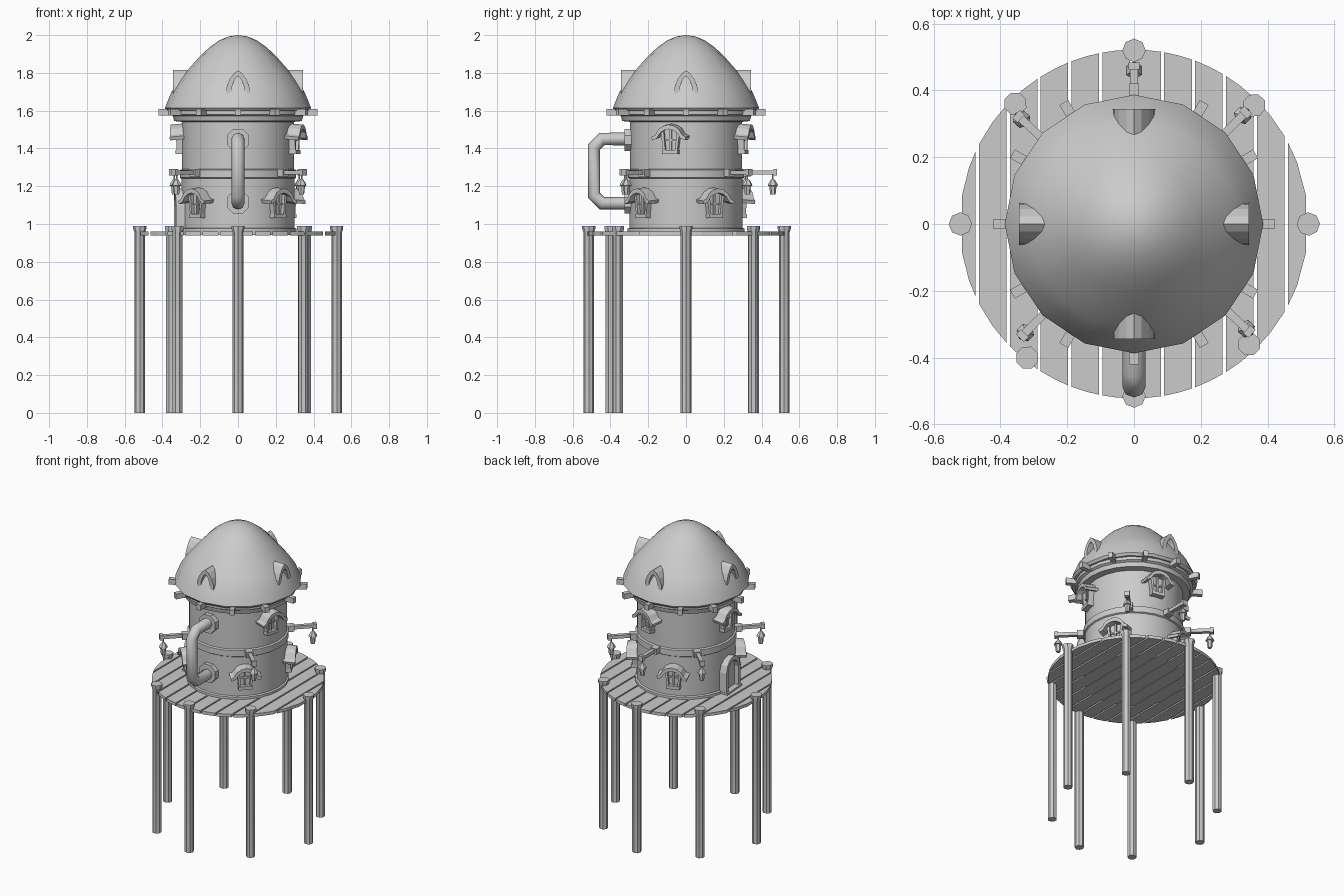
import bpy, bmesh
from math import sin, cos, pi, radians, sqrt
from mathutils import Matrix

if "Cube" in bpy.data.objects:
    bpy.data.objects.remove(bpy.data.objects["Cube"])


def finish(name, bm, matrix=None, smooth=False):
    bmesh.ops.recalc_face_normals(bm, faces=bm.faces)
    mesh = bpy.data.meshes.new(name)
    bm.to_mesh(mesh)
    bm.free()
    ob = bpy.data.objects.new(name, mesh)
    bpy.context.collection.objects.link(ob)
    if matrix:
        mesh.transform(matrix)
    if smooth:
        bpy.ops.object.select_all(action='DESELECT')
        ob.select_set(True)
        bpy.context.view_layer.objects.active = ob
        bpy.ops.object.shade_smooth_by_angle(angle=radians(30))
    return ob


def lathe(name, profile, sides, matrix=None, smooth=True, phase=0.0):
    """Spin (radius, z) points round z; ends are capped."""
    bm = bmesh.new()
    rings = [[bm.verts.new((r * cos(2 * pi * i / sides + phase),
                            r * sin(2 * pi * i / sides + phase), z))
              for i in range(sides)] for r, z in profile]
    for a, b in zip(rings, rings[1:]):
        for i in range(sides):
            j = (i + 1) % sides
            bm.faces.new((a[i], a[j], b[j], b[i]))
    bm.faces.new(rings[0])
    bm.faces.new(rings[-1])
    bmesh.ops.remove_doubles(bm, verts=bm.verts, dist=1e-5)
    return finish(name, bm, matrix, smooth)


def prism(name, outline, r0, r1, angle, z=0.0, drop=0.0):
    """Outline (sideways, up) pushed outward from radius r0 to r1 at an angle."""
    bm = bmesh.new()
    a = [bm.verts.new((r0, u, w + z)) for u, w in outline]
    b = [bm.verts.new((r1, u, w + z - drop)) for u, w in outline]
    bm.faces.new(a)
    bm.faces.new(b[::-1])
    n = len(a)
    for i in range(n):
        j = (i + 1) % n
        bm.faces.new((a[i], b[i], b[j], a[j]))
    return finish(name, bm, Matrix.Rotation(radians(angle), 4, 'Z'))


def rect(u0, u1, w0, w1):
    return [(u0, w0), (u1, w0), (u1, w1), (u0, w1)]


def mirror(half):
    """Half outline from right side to centre -> full polyline."""
    return half + [(-u, w) for u, w in reversed(half) if u > 1e-6]


# Stilts
stilts = [(0, .52), (-.355, .36), (-.52, 0), (-.32, -.40),
          (0, -.515), (.345, -.36), (.522, 0), (.36, .355)]
for i, (x, y) in enumerate(stilts):
    lathe(f"stilt_{i}", [(.028, 0), (.028, .955), (.035, .975), (.035, .99)], 8,
          Matrix.Translation((x, y, 0)), phase=i * .4)

# Round deck of planks running front to back
R, pitch = .522, .0925
for k in range(-6, 6):
    x0 = max(k * pitch - .007 + .005, -.515)
    x1 = min((k + 1) * pitch - .007 - .005, .515)
    xs = [x0 + (x1 - x0) * t for t in (0, .5, 1)]
    top = [(x, sqrt(R * R - x * x)) for x in xs]
    bm = bmesh.new()
    f = bm.faces.new([bm.verts.new((x, y, .94)) for x, y in
                      top + [(x, -y) for x, y in reversed(top)]])
    ext = bmesh.ops.extrude_face_region(bm, geom=[f])
    bmesh.ops.translate(bm, vec=(0, 0, .02),
                        verts=[v for v in ext['geom'] if isinstance(v, bmesh.types.BMVert)])
    finish(f"deck_plank_{k + 6}", bm)

# Tower wall with base skirt and middle band
lathe("tower_wall", [(.31, .942), (.31, .975), (.30, .98), (.30, 1.24), (.308, 1.245),
                     (.308, 1.285), (.297, 1.29), (.297, 1.56)], 24)
lathe("eaves_ring", [(.29, 1.54), (.338, 1.545), (.345, 1.572), (.36, 1.58), (.36, 1.61)], 24)

# Domed roof
lathe("roof", [(.30, 1.60), (.375, 1.60), (.387, 1.615), (.352, 1.70), (.312, 1.76),
               (.262, 1.82), (.20, 1.89), (.15, 1.937), (.10, 1.972), (.05, 1.993), (0, 2.0)], 16)

# Beam ends under the roof
for i in range(12):
    prism(f"beam_end_{i}", rect(-.015, .015, 1.574, 1.61), .30, .42, i * 30)

# Pointed dormer hoods
outer = mirror([(.063, 1.69), (.060, 1.725), (.045, 1.765), (.022, 1.798), (0, 1.814)])
inner = mirror([(.034, 1.69), (.032, 1.725), (.022, 1.757), (.01, 1.775), (0, 1.782)])
for a in (0, 90, 180, 270):
    prism(f"dormer_{a}", outer + inner[::-1], .24, .345, a)

# Windows with curved awnings
awn_top = mirror([(.095, .09), (.075, .10), (.055, .132), (.03, .149), (0, .156)])
awn_bot = mirror([(.09, .073), (.065, .083), (.047, .112), (.026, .126), (0, .132)])


def window(i, angle, z):
    for s in (-1, 1):
        prism(f"window_{i}_jamb", [(s * .038, 0), (s * .052, .115), (s * .037, .125), (s * .026, 0)],
              .27, .325, angle, z)
    prism(f"window_{i}_sill", rect(-.042, .042, -.008, .014), .27, .33, angle, z)
    prism(f"window_{i}_bar", rect(-.005, .005, .01, .13), .27, .316, angle, z)
    prism(f"window_{i}_crossbar", rect(-.042, .042, .062, .072), .27, .314, angle, z)
    prism(f"window_{i}_pane", [(-.032, 0), (.032, 0), (.046, .115), (0, .135), (-.046, .115)],
          .27, .304, angle, z)
    prism(f"window_{i}_awning", awn_top + awn_bot[::-1], .27, .357, angle, z, .008)


spots = [(-15, 1.378), (77, 1.378), (177, 1.378),
         (-134, 1.04), (-47, 1.04), (29, 1.04), (111, 1.04)]
for i, (a, z) in enumerate(spots):
    window(i, a, z)

# Arched door on the left side
door_out = mirror([(.082, .96), (.082, 1.10), (.068, 1.145), (.04, 1.175), (0, 1.187)])
door_in = mirror([(.06, .96), (.06, 1.095), (.05, 1.125), (.03, 1.15), (0, 1.16)])
prism("door_frame", door_out + door_in[::-1], .26, .335, 184)
prism("door_panel", door_in, .26, .308, 184)
prism("door_step", rect(-.085, .085, .955, .972), .27, .345, 184)

# Lamp arms with hanging lanterns
for i, a in enumerate((-135, -43, 45, 90, 137)):
    prism(f"lamp_bracket_{i}", rect(-.022, .022, 1.252, 1.29), .28, .345, a)
    prism(f"lamp_arm_{i}", rect(-.012, .012, 1.262, 1.284), .29, .47, a)
    prism(f"lamp_arm_tip_{i}", rect(-.016, .016, 1.256, 1.29), .462, .483, a)
    m = Matrix.Rotation(radians(a), 4, 'Z') @ Matrix.Translation((.46, 0, 0))
    lathe(f"lamp_cord_{i}", [(.004, 1.23), (.004, 1.265)], 6, m)
    lathe(f"lantern_{i}", [(.014, 1.155), (.019, 1.20), (.027, 1.203), (.025, 1.212),
                           (.012, 1.232), (.006, 1.238)], 6, m, smooth=False)

# Front pipe with octagonal wall flanges
crv = bpy.data.curves.new("front_pipe", 'CURVE')
crv.dimensions = '3D'
crv.bevel_depth = .035
crv.bevel_resolution = 2
path = [(-.27, 1.45), (-.445, 1.45), (-.487, 1.408), (-.487, 1.152), (-.445, 1.11), (-.27, 1.11)]
sp = crv.splines.new('POLY')
sp.points.add(len(path) - 1)
for p, (y, z) in zip(sp.points, path):
    p.co = (0, y, z, 1)
bpy.context.collection.objects.link(bpy.data.objects.new("front_pipe", crv))
octagon = [(.064 * cos(pi / 8 + k * pi / 4), .064 * sin(pi / 8 + k * pi / 4)) for k in range(8)]
for n, z in (("upper", 1.445), ("lower", 1.115)):
    prism(f"pipe_flange_{n}", octagon, .27, .325, -90, z)
